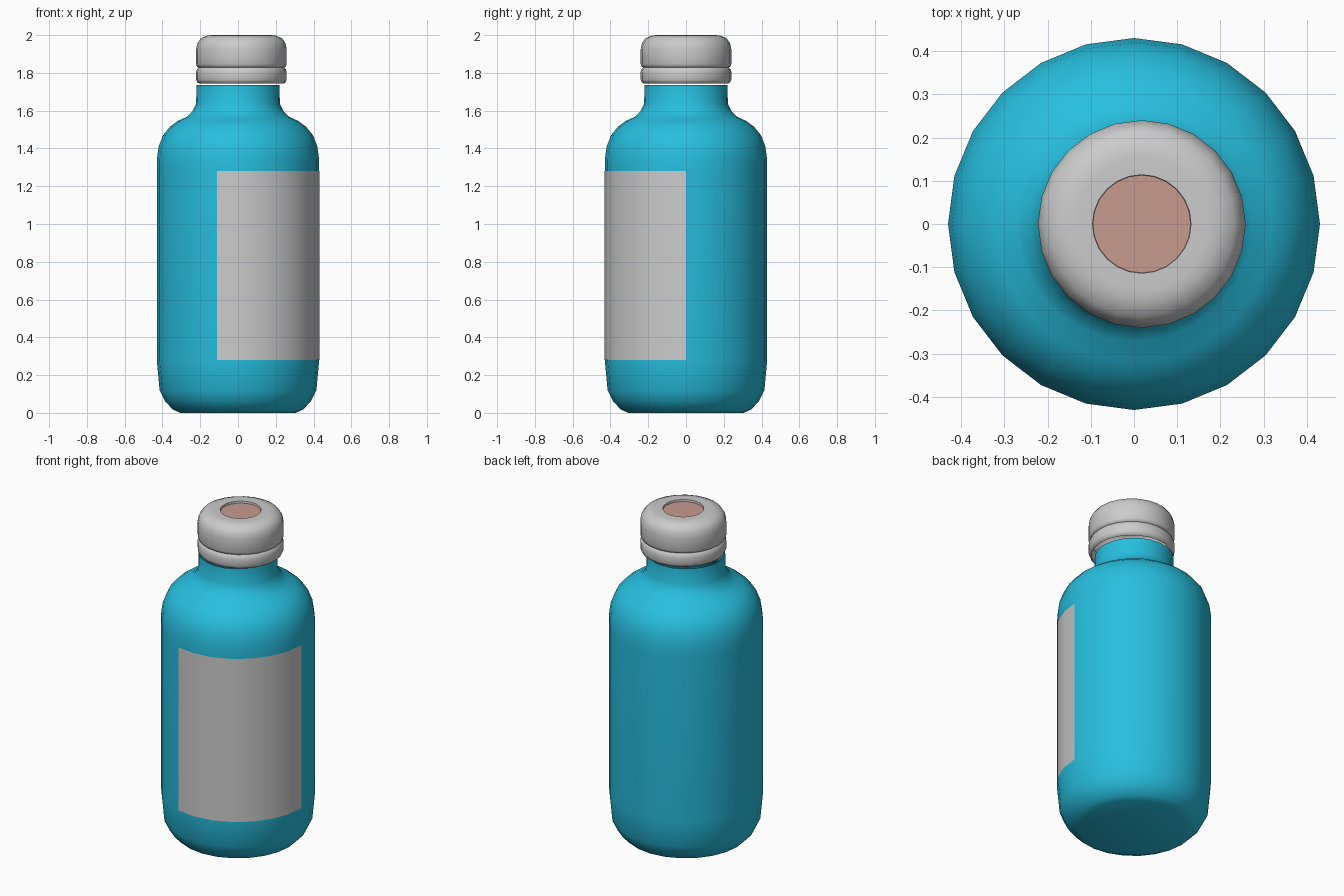
import bpy, bmesh, math

if "Cube" in bpy.data.objects:
    bpy.data.objects.remove(bpy.data.objects["Cube"])

SIDES = 24
STEP = 2 * math.pi / SIDES


def material(name, rgb):
    m = bpy.data.materials.new(name)
    m.diffuse_color = (*rgb, 1.0)
    m.use_nodes = True
    m.node_tree.nodes["Principled BSDF"].inputs["Base Color"].default_value = m.diffuse_color
    return m


def lathe(name, profile, first=0, count=SIDES, x=0.0, floor=False, mat=None):
    """Revolve (radius, z) points, listed from bottom to top, through count sides."""
    bm = bmesh.new()
    full = count == SIDES
    n = count if full else count + 1
    rings = [[bm.verts.new((r * math.cos((first + i) * STEP),
                            r * math.sin((first + i) * STEP), z))
              for i in range(n)] for r, z in profile]
    for a, b in zip(rings, rings[1:]):
        for i in range(count):
            j = (i + 1) % n
            bm.faces.new((a[i], a[j], b[j], b[i]))
    if floor:
        bm.faces.new(rings[0][::-1])
    me = bpy.data.meshes.new(name)
    bm.to_mesh(me)
    bm.free()
    ob = bpy.data.objects.new(name, me)
    ob.location.x = x
    bpy.context.collection.objects.link(ob)
    if mat:
        me.materials.append(mat)
    bpy.ops.object.select_all(action='DESELECT')
    ob.select_set(True)
    bpy.context.view_layer.objects.active = ob
    bpy.ops.object.shade_smooth_by_angle(angle=math.radians(40))
    return ob


blue = material("blue", (0.02, 0.52, 0.74))
pink = material("pink", (0.58, 0.33, 0.28))

# Bottle with rounded base, shoulder and open neck
lathe("bottle_body", [
    (0.305, 0.0), (0.345, 0.018), (0.385, 0.06), (0.415, 0.12), (0.43, 0.28),
    (0.43, 1.28), (0.43, 1.34), (0.42, 1.41), (0.397, 1.47), (0.36, 1.515),
    (0.32, 1.545), (0.272, 1.567), (0.243, 1.595), (0.222, 1.635),
    (0.219, 1.735)], floor=True, mat=blue)

# Label wrapped round the front right
lathe("label", [(0.431, 0.28), (0.431, 1.28)], first=-7, count=7)

# Cap, slightly off centre: lower ring, then rounded top with a hole
CAP_X = 0.018
lathe("cap_ring", [
    (0.222, 1.743), (0.234, 1.75), (0.24, 1.765), (0.24, 1.805),
    (0.235, 1.82), (0.227, 1.829)], x=CAP_X)
lathe("cap_top", [
    (0.227, 1.829), (0.235, 1.834), (0.24, 1.847), (0.24, 1.925),
    (0.233, 1.958), (0.215, 1.983), (0.18, 1.998), (0.155, 2.0),
    (0.114, 2.0), (0.113, 1.988)], x=CAP_X)

# Disc inside the hole in the cap
bpy.ops.mesh.primitive_circle_add(vertices=SIDES, radius=0.113, fill_type='NGON',
                                  location=(CAP_X, 0, 1.988))
disc = bpy.context.object
disc.name = "cap_disc"
disc.data.materials.append(pink)
